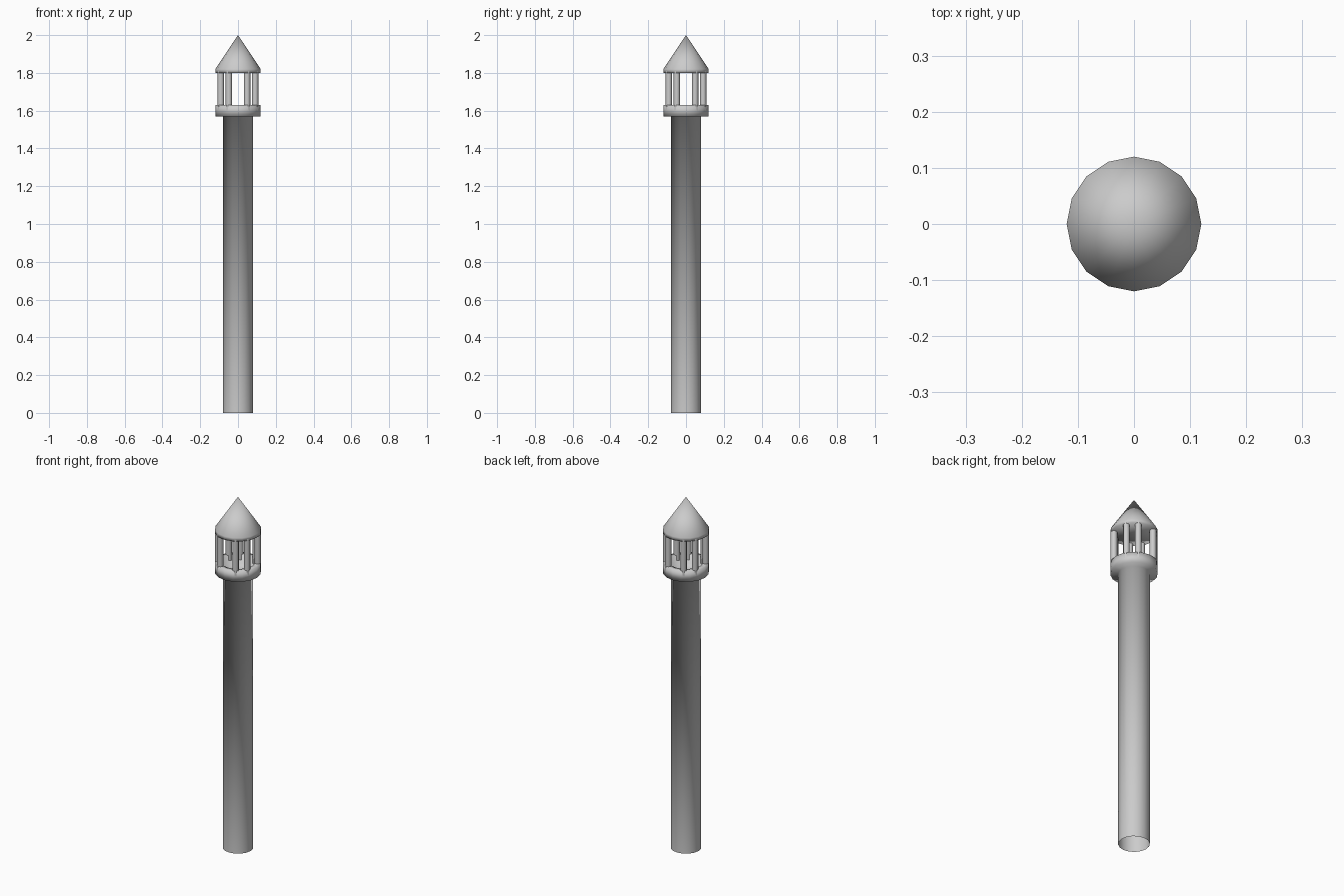
import bpy
import bmesh
from math import cos, sin, pi, radians

cube = bpy.data.objects.get("Cube")
if cube:
    bpy.data.objects.remove(cube)

stone = bpy.data.materials.new("pale_grey_stone")
stone.use_nodes = True
GREY = (0.6, 0.6, 0.6, 1)
stone.diffuse_color = GREY
stone.node_tree.nodes["Principled BSDF"].inputs["Base Color"].default_value = GREY


def lathe(name, profile, sides=16, centre=(0, 0)):
    """Turn a (radius, height) profile, listed bottom to top on the outside."""
    bm = bmesh.new()
    rings = []
    for r, z in profile:
        if r == 0:
            rings.append([bm.verts.new((*centre, z))] * sides)
        else:
            rings.append([bm.verts.new((centre[0] + r * cos(2 * pi * i / sides),
                                        centre[1] + r * sin(2 * pi * i / sides), z))
                          for i in range(sides)])
    for low, high in zip(rings, rings[1:]):
        for i in range(sides):
            j = (i + 1) % sides
            corners = [low[i], low[j], high[j], high[i]]
            bm.faces.new(list(dict.fromkeys(corners)))
    for face in bm.faces:
        face.smooth = True
    mesh = bpy.data.meshes.new(name)
    bm.to_mesh(mesh)
    bm.free()
    mesh.materials.append(stone)
    obj = bpy.data.objects.new(name, mesh)
    bpy.context.collection.objects.link(obj)
    return obj


# Open-bottomed shaft flowing into the gallery with its parapet and floor
lathe("shaft_and_gallery", [(0.08, 0), (0.08, 1.57), (0.12, 1.57), (0.12, 1.63),
                            (0.09, 1.63), (0.09, 1.58), (0, 1.58)])

# Lantern posts, a pair around each diagonal
for quarter in range(4):
    for offset in (28, 62):
        a = radians(90 * quarter + offset)
        lathe("lantern_post", [(0.017, 1.6), (0.017, 1.81)], 8,
              (0.103 * cos(a), 0.103 * sin(a)))

# Conical roof with a short vertical rim and a flat underside
lathe("roof", [(0, 1.8), (0.12, 1.8), (0.12, 1.82), (0, 2)])
